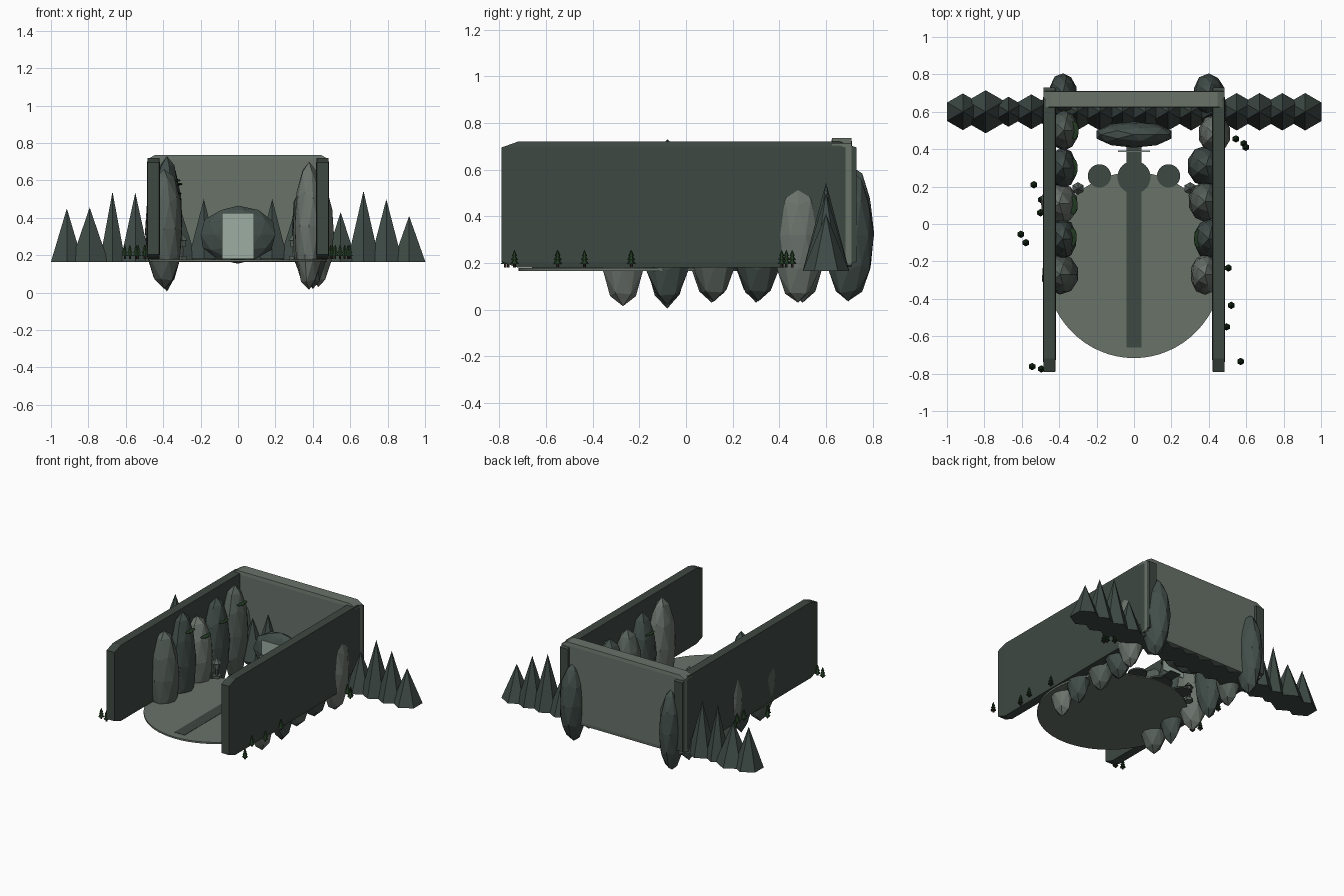
import bpy, bmesh, math, random
from mathutils import Matrix, Vector

random.seed(4)
if "Cube" in bpy.data.objects:
    bpy.data.objects.remove(bpy.data.objects["Cube"])


def material(name, r, g, b):
    lin = [((c / 255 + 0.055) / 1.055) ** 2.4 for c in (r, g, b)]
    m = bpy.data.materials.new(name)
    m.use_nodes = True
    m.diffuse_color = (*lin, 1)
    m.node_tree.nodes["Principled BSDF"].inputs["Base Color"].default_value = (*lin, 1)
    return m


SLATE = material("dark slate", 62, 72, 66)
STONE = material("grey stone", 104, 114, 105)
ROCK = material("pale rock", 108, 116, 109)
MID = material("mid rock", 86, 96, 90)
DEEP = material("deep rock", 66, 78, 74)
PEAK = material("mountain grey", 62, 74, 69)
FALL = material("pale water", 158, 174, 164)
LEAF = material("pine green", 34, 58, 34)
BARK = material("bark brown", 48, 40, 32)


def finish(bm, name, mats, loc=(0, 0, 0)):
    mesh = bpy.data.meshes.new(name)
    bm.to_mesh(mesh)
    bm.free()
    for m in mats:
        mesh.materials.append(m)
    ob = bpy.data.objects.new(name, mesh)
    ob.location = loc
    bpy.context.collection.objects.link(ob)
    return ob


def box(name, loc, size, mat, bevel=0):
    # The bevel is cut on a unit cube, so it stretches with the box
    bm = bmesh.new()
    bmesh.ops.create_cube(bm, size=1)
    if bevel:
        bmesh.ops.bevel(bm, geom=bm.edges[:], offset=bevel, segments=1, affect='EDGES')
    bmesh.ops.scale(bm, vec=size, verts=bm.verts)
    return finish(bm, name, [mat], loc)


def add_cone(bm, z, height, r1, r2, sides, index=0, turn=0):
    made = bmesh.ops.create_cone(
        bm, cap_ends=True, segments=sides, radius1=r1, radius2=r2, depth=height,
        matrix=Matrix.Translation((0, 0, z + height / 2)) @ Matrix.Rotation(turn, 4, 'Z'))
    for f in {f for v in made["verts"] for f in v.link_faces}:
        f.material_index = index


def cone(name, loc, height, r1, r2, sides, mat, turn=0):
    bm = bmesh.new()
    add_cone(bm, 0, height, r1, r2, sides, 0, turn)
    return finish(bm, name, [mat], loc)


def boulder(name, loc, radii, mat, rough=0.0):
    bm = bmesh.new()
    bmesh.ops.create_icosphere(bm, subdivisions=2, radius=1)
    for v in bm.verts:
        if abs(v.co.z) < 0.95:
            v.co *= 1 + random.uniform(-rough, rough)
    bmesh.ops.scale(bm, vec=radii, verts=bm.verts)
    return finish(bm, name, [mat], loc)


# Enclosing walls
for side, x in (("left", 0.452), ("right", -0.452)):
    box(side + "_wall", (x, -0.03, 0.45), (0.068, 1.52, 0.54), SLATE, 0.046)
box("back_wall", (0, 0.667, 0.452), (0.97, 0.09, 0.566), STONE, 0.04)

# Courtyard floor, path and stepping discs
floor = cone("courtyard_floor", (0, -0.22, 0.166), 0.012, 0.497, 0.497, 64, STONE)
floor.scale.x = 0.96
box("path", (0, -0.12, 0.177), (0.08, 1.08, 0.006), SLATE)
for name, x, y, r in (("centre", 0, 0.25, 0.088), ("left", 0.185, 0.257, 0.062),
                      ("right", -0.185, 0.257, 0.062)):
    cone(name + "_disc", (x, y, 0.17), 0.012, r, r, 32, SLATE)

# Cave mound with waterfall sheet
boulder("cave_mound", (0, 0.478, 0.31), (0.21, 0.07, 0.155), DEEP)
box("waterfall", (0, 0.39, 0.302), (0.17, 0.008, 0.245), FALL)

# Row of six-sided mountains
tops = (0.45, 0.455, 0.54, 0.535, 0.5, 0.44, 0.5, 0.4,
        0.4, 0.5, 0.44, 0.5, 0.43, 0.545, 0.5, 0.41)
for i, top in enumerate(tops):
    r = (0.098, 0.115, 0.08, 0.093)[i] if i < 4 else 0.1
    cone("mountain_%d" % i, (-0.915 + i * 0.122, 0.6, 0.165), top - 0.165, r, 0, 6, PEAK)

# Tall standing boulders along both walls: x, y, half width, bottom, top
right_rocks = ((-0.395, -0.27, 0.1, 0.02, 0.66, MID), (-0.38, -0.08, 0.075, 0.005, 0.73, DEEP),
               (-0.4, 0.11, 0.1, 0.03, 0.62, ROCK), (-0.38, 0.3, 0.075, 0.03, 0.69, DEEP),
               (-0.375, 0.5, 0.08, 0.03, 0.7, MID), (-0.38, 0.7, 0.075, 0.04, 0.62, DEEP))
left_rocks = ((0.38, -0.27, 0.08, 0.015, 0.7, ROCK), (0.4, -0.08, 0.08, 0.02, 0.66, DEEP),
              (0.38, 0.12, 0.09, 0.035, 0.62, MID), (0.385, 0.31, 0.1, 0.035, 0.62, DEEP),
              (0.43, 0.48, 0.085, 0.03, 0.61, ROCK), (0.4, 0.695, 0.085, 0.035, 0.6, DEEP))
for side, rocks in (("right", right_rocks), ("left", left_rocks)):
    for i, (x, y, w, low, high, mat) in enumerate(rocks):
        boulder("%s_boulder_%d" % (side, i), (x, y, (low + high) / 2),
                (w, 0.108, (high - low) / 2), mat, 0.03)

# Mossy ledges on the boulders
for i, (x, y, z) in enumerate(((-0.33, -0.07, 0.6), (-0.325, 0.1, 0.5), (-0.325, 0.3, 0.53),
                               (-0.32, 0.5, 0.58), (0.345, -0.08, 0.52))):
    boulder("moss_ledge_%d" % i, (x, y, z), (0.025, 0.05, 0.007), LEAF)

# Stone lanterns
for side, x in (("left", 0.3), ("right", -0.3)):
    bm = bmesh.new()
    for z, h, r1, r2 in ((0, 0.02, 0.03, 0.03), (0.02, 0.05, 0.012, 0.012),
                         (0.07, 0.035, 0.022, 0.022), (0.105, 0.035, 0.034, 0.004)):
        add_cone(bm, z, h, r1, r2, 6)
    finish(bm, side + "_lantern", [MID], (x, 0.19, 0.175))

# Little pines outside the walls
spots = ((-0.535, 0.21), (-0.495, 0.13), (-0.5, 0.06), (-0.605, -0.055), (-0.578, -0.1),
         (-0.545, -0.762), (-0.495, -0.775), (0.545, 0.455), (0.588, 0.43), (0.598, 0.41),
         (0.505, -0.235), (0.52, -0.435), (0.495, -0.55), (0.57, -0.735))
for i, (x, y) in enumerate(spots):
    bm = bmesh.new()
    add_cone(bm, 0, 0.03, 0.006, 0.005, 6, 1)
    for z, r in ((0.015, 0.02), (0.033, 0.016), (0.05, 0.011)):
        add_cone(bm, z, 0.026, r, 0.001, 6)
    finish(bm, "pine_%d" % i, [LEAF, BARK], (x, y, 0.18))
